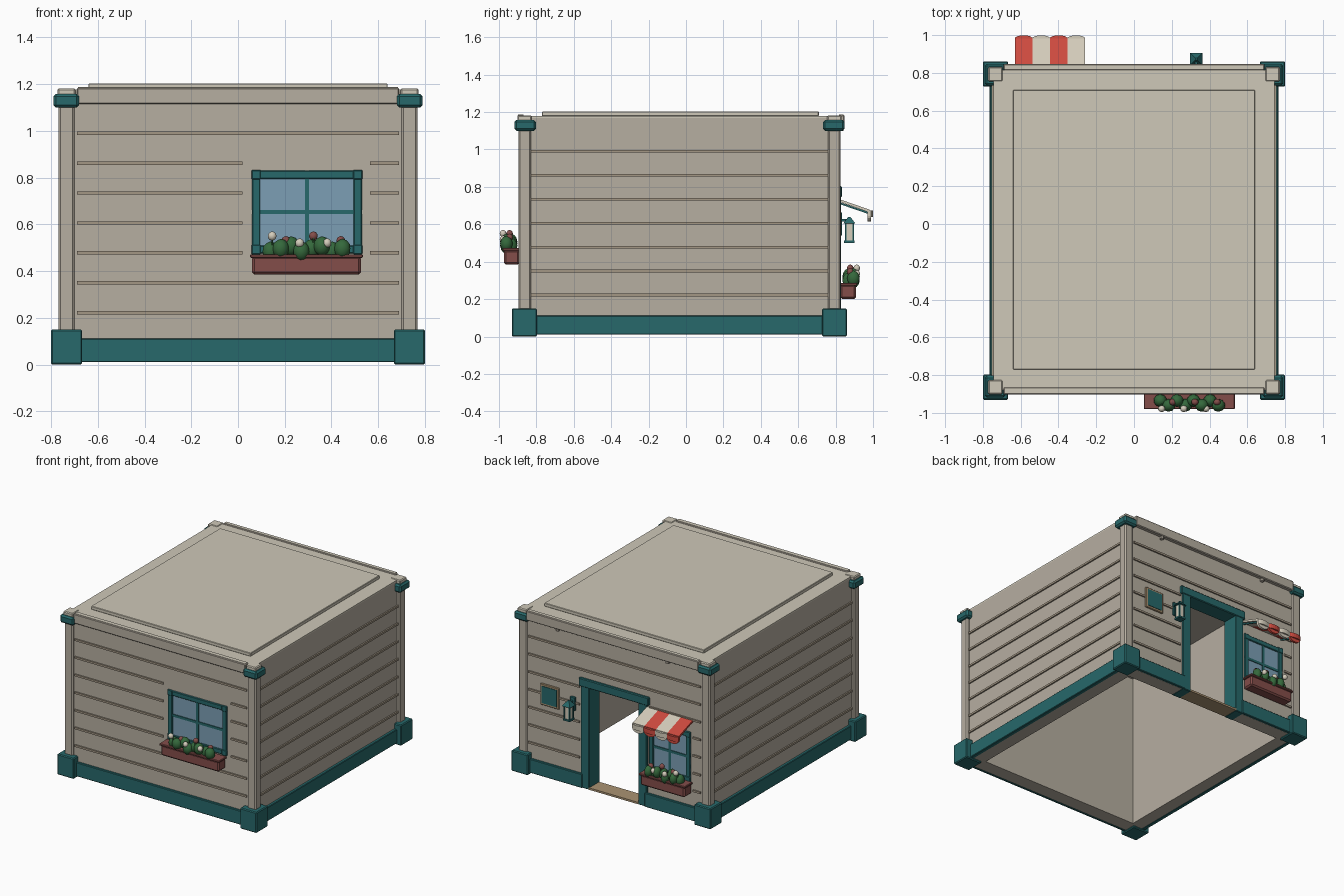
import bpy, bmesh, math
from mathutils import Vector, Matrix

old = bpy.data.objects.get("Cube")
if old:
    bpy.data.objects.remove(old)


def material(name, r, g, b):
    m = bpy.data.materials.new(name)
    m.use_nodes = True
    m.diffuse_color = (r, g, b, 1)
    bsdf = next(n for n in m.node_tree.nodes if n.type == 'BSDF_PRINCIPLED')
    bsdf.inputs["Base Color"].default_value = (r, g, b, 1)
    bsdf.inputs["Roughness"].default_value = 0.8
    return m


WALL = material("warm grey", 0.47, 0.425, 0.355)
ROOF = material("light warm grey", 0.62, 0.58, 0.48)
SEAM = material("seam brown", 0.37, 0.31, 0.235)
TEAL = material("teal", 0.02, 0.14, 0.145)
GLASS = material("pale blue", 0.2, 0.345, 0.46)
CLAY = material("clay brown", 0.23, 0.075, 0.068)
LEAF = material("leaf green", 0.035, 0.14, 0.045)
CREAM = material("cream", 0.66, 0.61, 0.5)
RED = material("awning red", 0.62, 0.07, 0.05)
WOOD = material("wood", 0.4, 0.29, 0.17)


def finish(name, bm, mat):
    bmesh.ops.recalc_face_normals(bm, faces=bm.faces)
    mesh = bpy.data.meshes.new(name)
    bm.to_mesh(mesh)
    bm.free()
    mesh.materials.append(mat)
    ob = bpy.data.objects.new(name, mesh)
    bpy.context.collection.objects.link(ob)
    return ob


def box(name, xs, ys, zs, mat, bevel=0.0):
    """Box from the ranges it fills on each axis."""
    bm = bmesh.new()
    bmesh.ops.create_cube(bm, size=1)
    for v in bm.verts:
        v.co = [(r[0] + r[1]) / 2 + c * abs(r[1] - r[0])
                for c, r in zip(v.co, (xs, ys, zs))]
    if bevel:
        bmesh.ops.bevel(bm, geom=bm.edges[:], offset=bevel, segments=1, affect='EDGES')
    return finish(name, bm, mat)


def prism(name, points, shift, mat):
    """Flat outline pushed along a vector."""
    bm = bmesh.new()
    face = bm.faces.new([bm.verts.new(p) for p in points])
    new = bmesh.ops.extrude_face_region(bm, geom=[face])["geom"]
    bmesh.ops.translate(bm, vec=Vector(shift),
                        verts=[g for g in new if isinstance(g, bmesh.types.BMVert)])
    return finish(name, bm, mat)


def ball(name, center, size, mat):
    """Small smooth rounded lump."""
    bm = bmesh.new()
    bmesh.ops.create_icosphere(bm, subdivisions=2, radius=1)
    for v in bm.verts:
        v.co = [c + a * s for c, a, s in zip(center, v.co, size)]
    ob = finish(name, bm, mat)
    ob.data.shade_smooth()


def cone(name, center, r1, r2, depth, sides, mat, rot=Matrix()):
    bm = bmesh.new()
    bmesh.ops.create_cone(bm, cap_ends=True, segments=sides, radius1=r1, radius2=r2, depth=depth,
                          matrix=Matrix.Translation(center) @ rot)
    return finish(name, bm, mat)


CY = -0.035                       # middle of the house in y
WX, FRONT, BACK = 0.745, -0.88, 0.815
IN = 0.1                          # wall thickness
TOP = 1.178
DOOR = 0.2                        # half width of the door opening

# Hollow walls, door opening and roof
box("front_wall", (-WX, WX), (FRONT, FRONT + IN), (0.012, TOP - 0.01), WALL)
for s, side in ((-1, "right"), (1, "left")):
    box(side + "_wall", (s * WX, s * (WX - IN)), (FRONT + IN, BACK - IN), (0.012, TOP - 0.01), WALL)
    box(side + "_back_wall", (s * WX, s * DOOR), (BACK - IN, BACK), (0.012, TOP - 0.01), WALL)
box("wall_over_door", (-DOOR, DOOR), (BACK - IN, BACK), (0.75, TOP - 0.01), WALL)
box("roof_slab", (-WX, WX), (FRONT, BACK), (TOP - 0.01, TOP), ROOF)
box("ceiling", (-WX + IN, WX - IN), (FRONT + IN, BACK - IN), (1.13, TOP - 0.01), WALL)
box("roof_panel", (-0.64, 0.64), (-0.77, 0.71), (TOP, 1.203), ROOF, 0.003)
box("front_fascia", (-0.69, 0.69), (FRONT - 0.022, FRONT + 0.015), (1.115, 1.185), WALL, 0.005)
box("back_fascia", (-0.69, 0.69), (BACK, BACK + 0.032), (1.115, 1.185), WALL, 0.005)
box("front_fascia_cap", (-0.685, 0.685), (FRONT - 0.018, FRONT + 0.012), (1.18, 1.187), ROOF)
box("back_fascia_cap", (-0.685, 0.685), (BACK + 0.003, BACK + 0.028), (1.18, 1.187), ROOF)
for x in (-0.43, 0.45):
    cone("fascia_knob", (x, BACK + 0.012, 1.108), 0.014, 0.014, 0.02, 8, WALL)

# Corner posts, foot blocks and caps
for sx in (-1, 1):
    for sy in (-1, 1):
        def corner(name, x0, x1, y0, y1, zs, mat, bevel):
            box(name, (sx * x0, sx * x1), (CY + sy * y0, CY + sy * y1), zs, mat, bevel)
        corner("foot_block", 0.667, 0.8, 0.762, 0.896, (0, 0.15), TEAL, 0.006)
        corner("corner_post", 0.7, 0.768, 0.795, 0.86, (0.14, 1.12), WALL, 0.008)
        corner("post_cap", 0.68, 0.79, 0.768, 0.883, (1.1, 1.158), TEAL, 0.011)
        corner("post_top", 0.695, 0.772, 0.79, 0.867, (1.14, 1.182), ROOF, 0.006)

# Baseboards
BZ = (0.01, 0.112)
box("front_baseboard", (-0.69, 0.69), (FRONT - 0.02, FRONT), BZ, TEAL, 0.004)
for s in (-1, 1):
    box("side_baseboard", (s * (WX - 0.01), s * 0.765), (-0.84, 0.77), BZ, TEAL, 0.004)
    box("back_baseboard", (s * 0.25, s * 0.69), (BACK, BACK + 0.02), BZ, TEAL, 0.004)

# Siding seams, interrupted by the windows and the door
OUT = 0.01
for i in range(7):
    z = 0.222 + i * 0.128
    zs = (z - 0.007, z + 0.007)
    for s in (-1, 1):
        box("side_seam", (s * (WX - 0.01), s * (WX + OUT)), (-0.83, 0.76), zs, SEAM)
    front_spans = [(-0.69, 0.02), (0.565, 0.69)] if 2 <= i <= 5 else [(-0.69, 0.69)]
    if i >= 5:
        back_spans = [(-0.69, 0.69)]
    elif i == 4:
        back_spans = [(-0.69, -0.28), (0.28, 0.69)]
    else:
        back_spans = [(-0.69, -0.63), (0.28, 0.69)]
    for xs in front_spans:
        box("front_seam", xs, (FRONT - OUT, FRONT + 0.01), zs, SEAM)
    for xs in back_spans:
        box("back_seam", xs, (BACK - 0.01, BACK + OUT), zs, SEAM)


def window(label, xs, zs, y, d):
    """Framed four-pane window on a wall at y facing direction d."""
    (x0, x1), (z0, z1) = xs, zs
    w, mx, mz = 0.035, sum(xs) / 2, sum(zs) / 2
    deep = (y - d * 0.01, y + d * 0.011)
    box(label + "_glass", xs, (y, y + d * 0.003), zs, GLASS)
    for x in (x0, x1 - w):
        box(label + "_frame_side", (x, x + w), deep, zs, TEAL, 0.004)
        for z in (z0, z1 - w):
            box(label + "_frame_corner", (x - 0.003, x + w + 0.003),
                (y, y + d * 0.014), (z - 0.003, z + w + 0.003), TEAL, 0.004)
    for z in (z0, z1 - w):
        box(label + "_frame_rail", xs, deep, (z, z + w), TEAL, 0.004)
    box(label + "_mullion", (mx - 0.009, mx + 0.009), (y, y + d * 0.008), zs, TEAL)
    box(label + "_crossbar", xs, (y, y + d * 0.008), (mz - 0.009, mz + 0.009), TEAL)


def planter(label, cx, half, z, y, d):
    """Flower box with leaves and blooms."""
    def deep(a, b):
        return (y + d * a, y + d * b)
    box(label + "_box", (cx - half, cx + half), deep(0, 0.083), (z, z + 0.078), CLAY, 0.01)
    box(label + "_rim", (cx - half - 0.008, cx + half + 0.008), deep(0, 0.09),
        (z + 0.072, z + 0.087), CLAY, 0.004)
    k = half / 0.235
    for i in range(8):
        u = (i / 3.5 - 1) * 0.155 * k
        ball(label + "_leaves", (cx + u, y + d * (0.045 + 0.025 * (i % 2)), z + 0.1 + 0.011 * (i % 3)),
             (0.032 * k + 0.004, 0.034, 0.042), LEAF)
    for i in range(6):
        u = (i / 2.5 - 1) * 0.148 * k
        up = z + (0.165 if i % 3 == 0 else 0.135 + 0.01 * (i % 2))
        ball(label + "_bloom", (cx + u, y + d * (0.088 - 0.035 * (i % 2)), up),
             (0.019, 0.018, 0.02), CLAY if i % 2 else CREAM)
        cone(label + "_stem", (cx + u, y + d * 0.065, up - 0.03), 0.004, 0.004, 0.05, 5, LEAF)


window("front_window", (0.06, 0.53), (0.475, 0.83), FRONT, -1)
planter("front_planter", 0.293, 0.233, 0.385, FRONT - 0.01, -1)
window("back_window", (-0.61, -0.28), (0.28, 0.64), BACK, 1)
planter("back_planter", -0.445, 0.178, 0.2, BACK + 0.01, 1)

# Door surround and threshold
for s in (-1, 1):
    box("door_jamb", (s * (DOOR - 0.004), s * 0.265), (BACK - 0.105, BACK + 0.014), (0.01, 0.76),
        TEAL, 0.004)
box("door_header", (-0.28, 0.28), (BACK - 0.105, BACK + 0.018), (0.745, 0.805), TEAL, 0.005)
box("door_threshold", (-DOOR, DOOR), (BACK - 0.1, BACK + 0.015), (0.012, 0.026), WOOD)

# Striped awning, each stripe ending in a bulging scallop
W = 0.0925
for i in range(4):
    x = -0.63 + i * W
    mat = CREAM if i % 2 else RED
    slope = [(BACK, 0.722), (BACK, 0.736), (0.982, 0.678), (0.982, 0.662)]
    prism("awning_stripe", [(x, y, z) for y, z in slope], (W, 0, 0), mat)
    scallop = [(x, 0.97, 0.674), (x + W, 0.97, 0.674)]
    nose = []
    for j in range(9):
        a = math.pi * j / 8
        px = x + W / 2 * (1 + math.cos(a))
        scallop.append((px, 0.97, 0.645 - 0.03 * math.sin(a)))
        nose.append((px, 0.982 + 0.017 * math.sin(a), 0.64))
    prism("awning_scallop", scallop, (0, 0.018, 0), mat)
    prism("awning_nose", nose, (0, 0, 0.034), mat)
for x in (-0.61, -0.28):
    prism("awning_arm", [(x, BACK, 0.71), (x, BACK, 0.72), (x, 0.975, 0.665), (x, 0.975, 0.655)],
          (0.008, 0, 0), TEAL)

# Wall lantern
LX, LY = 0.33, 0.873
box("lantern_plate", (LX - 0.02, LX + 0.02), (BACK, BACK + 0.017), (0.55, 0.65), TEAL, 0.004)
box("lantern_arm", (LX - 0.006, LX + 0.006), (BACK, LY), (0.615, 0.627), TEAL)
box("lantern_glow", (LX - 0.02, LX + 0.02), (LY - 0.02, LY + 0.02), (0.51, 0.605), CREAM)
box("lantern_base", (LX - 0.027, LX + 0.027), (LY - 0.027, LY + 0.027), (0.5, 0.512), TEAL)
cone("lantern_roof", (LX, LY, 0.622), 0.046, 0.008, 0.036, 4, TEAL, Matrix.Rotation(math.pi / 4, 4, 'Z'))
for sx in (-1, 1):
    for sy in (-1, 1):
        x, y = LX + sx * 0.02, LY + sy * 0.02
        box("lantern_bar", (x - 0.004, x + 0.004), (y - 0.004, y + 0.004), (0.505, 0.61), TEAL)

# Blank wall plaque
box("plaque_frame", (0.44, 0.59), (BACK, BACK + 0.014), (0.525, 0.68), WOOD, 0.004)
box("plaque_panel", (0.455, 0.575), (BACK, BACK + 0.018), (0.541, 0.664), TEAL)
